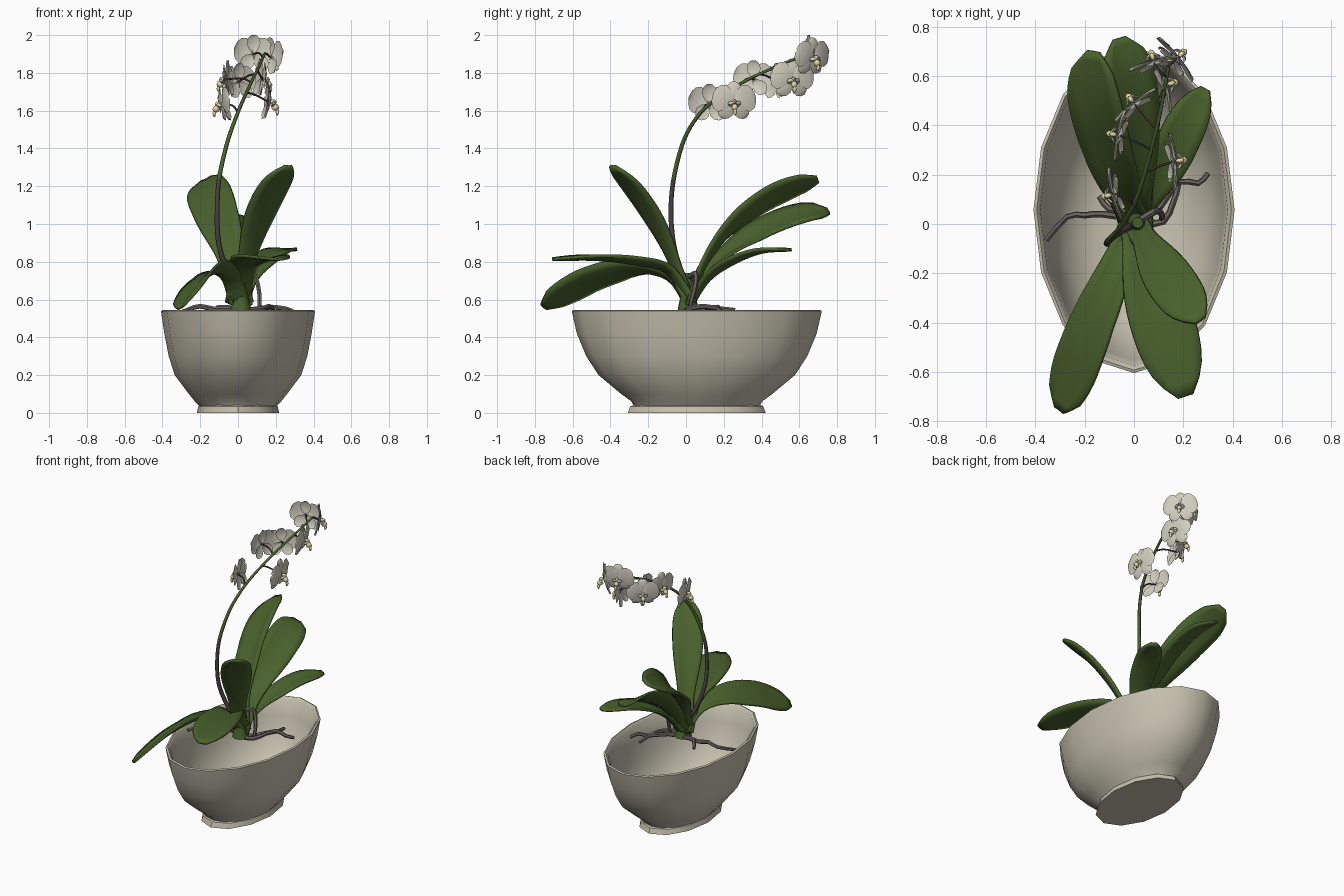
import bpy, bmesh, math
from mathutils import Vector, Matrix

if "Cube" in bpy.data.objects:
    bpy.data.objects.remove(bpy.data.objects["Cube"])

Z = Vector((0, 0, 1))


def material(name, rgb):
    m = bpy.data.materials.new(name)
    m.diffuse_color = (*rgb, 1)
    m.use_nodes = True
    m.node_tree.nodes["Principled BSDF"].inputs["Base Color"].default_value = m.diffuse_color
    return m


CERAMIC = material("stone_ceramic", (0.56, 0.525, 0.42))
LEAF = material("leaf_green", (0.068, 0.122, 0.026))
STALK = material("stalk_green", (0.07, 0.12, 0.03))
PURPLE = material("stalk_purple", (0.07, 0.05, 0.052))
ROOT = material("root_grey", (0.15, 0.13, 0.12))
PETAL = material("petal_white", (0.64, 0.615, 0.52))
LIP = material("lip_yellow", (0.76, 0.69, 0.38))


def finish(name, bm, mats, angle=50):
    me = bpy.data.meshes.new(name)
    bm.to_mesh(me)
    bm.free()
    for m in mats:
        me.materials.append(m)
    ob = bpy.data.objects.new(name, me)
    bpy.context.collection.objects.link(ob)
    bpy.ops.object.select_all(action='DESELECT')
    ob.select_set(True)
    bpy.context.view_layer.objects.active = ob
    bpy.ops.object.shade_smooth_by_angle(angle=math.radians(angle))
    return ob


def spline(points, steps):
    """Smooth path through the points."""
    p = [Vector(q) for q in points]
    p = [2 * p[0] - p[1]] + p + [2 * p[-1] - p[-2]]
    out = []
    for i in range(1, len(p) - 2):
        a, b, c, d = p[i - 1:i + 3]
        for s in range(steps):
            t = s / steps
            out.append(0.5 * (2 * b + (c - a) * t + (2 * a - 5 * b + 4 * c - d) * t * t
                              + (3 * b - a - 3 * c + d) * t ** 3))
    return out + [p[-2]]


def tangent(path, i):
    return (path[min(i + 1, len(path) - 1)] - path[max(i - 1, 0)]).normalized()


def skin(bm, rings, closed=True, caps=False):
    vr = [[bm.verts.new(v) for v in r] for r in rings]
    n = len(rings[0])
    for a, b in zip(vr, vr[1:]):
        for j in range(n if closed else n - 1):
            k = (j + 1) % n
            bm.faces.new((a[j], a[k], b[k], b[j]))
    if caps:
        bm.faces.new(vr[0][::-1])
        bm.faces.new(vr[-1])


def tube(bm, path, r0, r1, sides=7):
    rings = []
    u = tangent(path, 0).orthogonal()
    for i, p in enumerate(path):
        t = tangent(path, i)
        u = (u - t * u.dot(t)).normalized()
        w = t.cross(u)
        r = r0 + (r1 - r0) * i / (len(path) - 1)
        rings.append([p + r * (u * math.cos(a) + w * math.sin(a))
                      for a in (math.tau * k / sides for k in range(sides))])
    skin(bm, rings, caps=True)


# Oval hollow bowl and its low foot: (z, x radius, y radius)
def oval(bm, profile, n):
    skin(bm, [[Vector((rx * math.cos(math.tau * k / n), .057 + ry * math.sin(math.tau * k / n), z))
               for k in range(n)] for z, rx, ry in profile], caps=True)


bm = bmesh.new()
oval(bm, [(.03, .2, .33), (.06, .228, .345), (.1, .26, .4),
          (.2, .335, .52), (.3, .367, .585), (.42, .39, .635), (.54, .408, .662),
          (.545, .395, .65), (.53, .38, .632), (.42, .368, .61), (.3, .343, .558),
          (.2, .31, .495), (.11, .235, .37), (.07, .15, .24)], 16)
finish("bowl", bm, [CERAMIC], 40)
bm = bmesh.new()
oval(bm, [(0, .218, .365), (.035, .21, .352), (.042, .2, .335)], 12)
finish("bowl_foot", bm, [CERAMIC], 40)

# Short stem the leaves grow from
bm = bmesh.new()
tube(bm, [Vector(p) for p in ((.015, .012, .54), (.015, .01, .62), (.015, .005, .74))], .058, .022, 10)
finish("stem", bm, [LEAF])


# Leaves: half width, tilt about the midrib, midrib path
def leaf(name, hw, tilt, pts):
    shape = [.52, .5, .48, .58, .74, .88, .97, 1.0, 1.0, .92, .74, .24]
    path = spline(pts, 4)
    rings = []
    for i, p in enumerate(path):
        f = i / (len(path) - 1)
        s = f * (len(shape) - 1)
        k = min(int(s), len(shape) - 2)
        w = hw * (shape[k] + (shape[k + 1] - shape[k]) * (s - k))
        t = tangent(path, i)
        flat = Vector((pts[-1][0] - pts[0][0], pts[-1][1] - pts[0][1], 0))
        side = flat.cross(Z).normalized()
        side = (side - t * side.dot(t)).normalized()
        side = Matrix.Rotation(math.radians(tilt) * min(1, f * 2), 3, t) @ side
        nor = side.cross(t).normalized()
        cup = .55 * (1 - f) ** 2 + .12
        rings.append([p + side * (w * c) + nor * (cup * w * abs(c) ** 1.3)
                      for c in (-1, -.6, 0, .6, 1)])
    bm = bmesh.new()
    skin(bm, rings, closed=False)
    ob = finish(name, bm, [LEAF], 60)
    mod = ob.modifiers.new("thickness", 'SOLIDIFY')
    mod.thickness = .016
    mod.offset = 0


leaf("leaf_back_left", .122, -33, [(.01, .03, .57), (-.03, .1, .77), (-.07, .22, .935),
                                  (-.125, .4, 1.09), (-.16, .55, 1.175), (-.165, .7, 1.235)])
leaf("leaf_back_middle", .115, 25, [(.01, .03, .56), (.01, .12, .73), (.0, .27, .87),
                                   (-.01, .46, .985), (-.03, .63, 1.05), (-.06, .755, 1.065)])
leaf("leaf_back_right", .085, 0, [(.02, .03, .56), (.07, .12, .7), (.14, .25, .79),
                                 (.21, .4, .85), (.29, .55, .862)])
leaf("leaf_front_right_tall", .1, 0, [(.01, 0, .57), (.06, -.09, .82), (.12, -.19, 1.02),
                                     (.19, -.29, 1.18), (.27, -.39, 1.305)])
leaf("leaf_front_right", .13, 0, [(.01, 0, .57), (.03, -.1, .74), (.08, -.28, .79),
                                 (.14, -.48, .812), (.21, -.7, .812)])
leaf("leaf_front_left", .108, 30, [(.0, 0, .57), (-.04, -.1, .71), (-.11, -.28, .745),
                                  (-.19, -.48, .7), (-.25, -.63, .63), (-.3, -.755, .56)])

# Flower stalk, purple below and green above
stalk = spline([(0, 0, .62), (-.07, -.04, .78), (-.105, -.07, .92), (-.11, -.08, 1.08),
                (-.1, -.065, 1.24), (-.06, -.02, 1.42), (-.02, .04, 1.54), (.02, .13, 1.64),
                (.07, .3, 1.75), (.11, .47, 1.83), (.14, .64, 1.9)], 4)
bm = bmesh.new()
tube(bm, stalk, .015, .007, 8)
for f in bm.faces:
    f.material_index = 1 if f.calc_center_median().z < 1.25 else 0
finish("flower_stalk", bm, [STALK, PURPLE])

# Roots creeping just above the rim level, plus one aerial root
roots = [[(0, .02, .55), (-.13, .04, .55), (-.2, .035, .565), (-.27, .03, .545), (-.355, -.065, .51)],
         [(0, .04, .55), (-.1, .06, .56), (-.14, .11, .53)],
         [(.02, .02, .54), (.1, .06, .55), (.18, .17, .56), (.26, .165, .55), (.3, .205, .53)],
         [(.03, .0, .54), (.12, .01, .55), (.16, .09, .565), (.18, .16, .555), (.185, .26, .545)],
         [(.03, .02, .72), (.08, .05, .74), (.105, .05, .68), (.115, .03, .6), (.11, .02, .54)]]
bm = bmesh.new()
for r in roots:
    tube(bm, spline(r, 2), .015, .011, 6)
finish("roots", bm, [ROOT])


# Orchid flower in a local frame: x sideways, y up, z facing out
def petal(bm, angle, length, width, lift):
    d = Vector((math.sin(angle), math.cos(angle), 0))
    s = Vector((d.y, -d.x, 0))
    rings = []
    for f, w in ((.04, .2), (.3, .75), (.55, 1), (.8, .85), (.95, .5), (1, .15)):
        rings.append([d * (length * f) + s * (width * w * c)
                      + Vector((0, 0, lift - .01 * abs(c) - .015 * f * f)) for c in (-1, 0, 1)])
    skin(bm, rings, closed=False)


def blob(bm, loc, size):
    bmesh.ops.create_icosphere(bm, subdivisions=1, radius=1, matrix=Matrix.Translation(loc)
                               @ Matrix.Diagonal((*size, 1)))


def flower(name, pos, facing, size):
    bm = bmesh.new()
    for a in (0, 140, -140):                      # narrow sepals
        petal(bm, math.radians(a), .1, .038, 0)
    for a in (72, -72):                           # broad petals
        petal(bm, math.radians(a), .11, .07, .008)
    for a in (110, -110):                         # small lobes beside the lip
        petal(bm, math.radians(a), .032, .014, .035)
    count = len(bm.faces)
    blob(bm, (0, .004, .02), (.011, .013, .018))  # column
    blob(bm, (0, -.022, .032), (.017, .02, .021)) # lip
    blob(bm, (0, -.045, .045), (.011, .018, .009))
    bm.faces.ensure_lookup_table()
    for f in bm.faces[count:]:
        f.material_index = 1
    n = Vector(facing).normalized()
    x = Z.cross(n).normalized()
    rot = Matrix((x, n.cross(x), n)).transposed().to_4x4()
    bm.transform(Matrix.Translation(pos) @ rot @ Matrix.Scale(size, 4))
    finish(name, bm, [PETAL, LIP])
    # Thin bent stalk from the main stalk to the back of the flower
    end = Vector(pos)
    start = min(stalk, key=lambda q: (q - end + Vector((0, .05, 0))).length)
    bm = bmesh.new()
    tube(bm, spline([start, (start + end) / 2 - n * .015 + Z * .012, end], 3), .006, .005, 5)
    finish(name + "_stalk", bm, [PURPLE])


flowers = [((-.085, .12, 1.635), (-1, -.25, -.1), 1.05),
           ((.165, .255, 1.645), (1, .1, -.1), 1.08),
           ((-.065, .36, 1.765), (-1, .2, -.1), 1.0),
           ((.0, .49, 1.75), (-.6, .75, -.1), 1.0),
           ((.13, .565, 1.765), (1, .25, -.1), 1.08),
           ((.08, .66, 1.9), (-.25, .9, -.1), 1.0),
           ((.175, .675, 1.88), (.75, .6, -.15), 1.05)]
for i, (pos, facing, size) in enumerate(flowers, 1):
    flower(f"flower_{i}", pos, facing, size)
